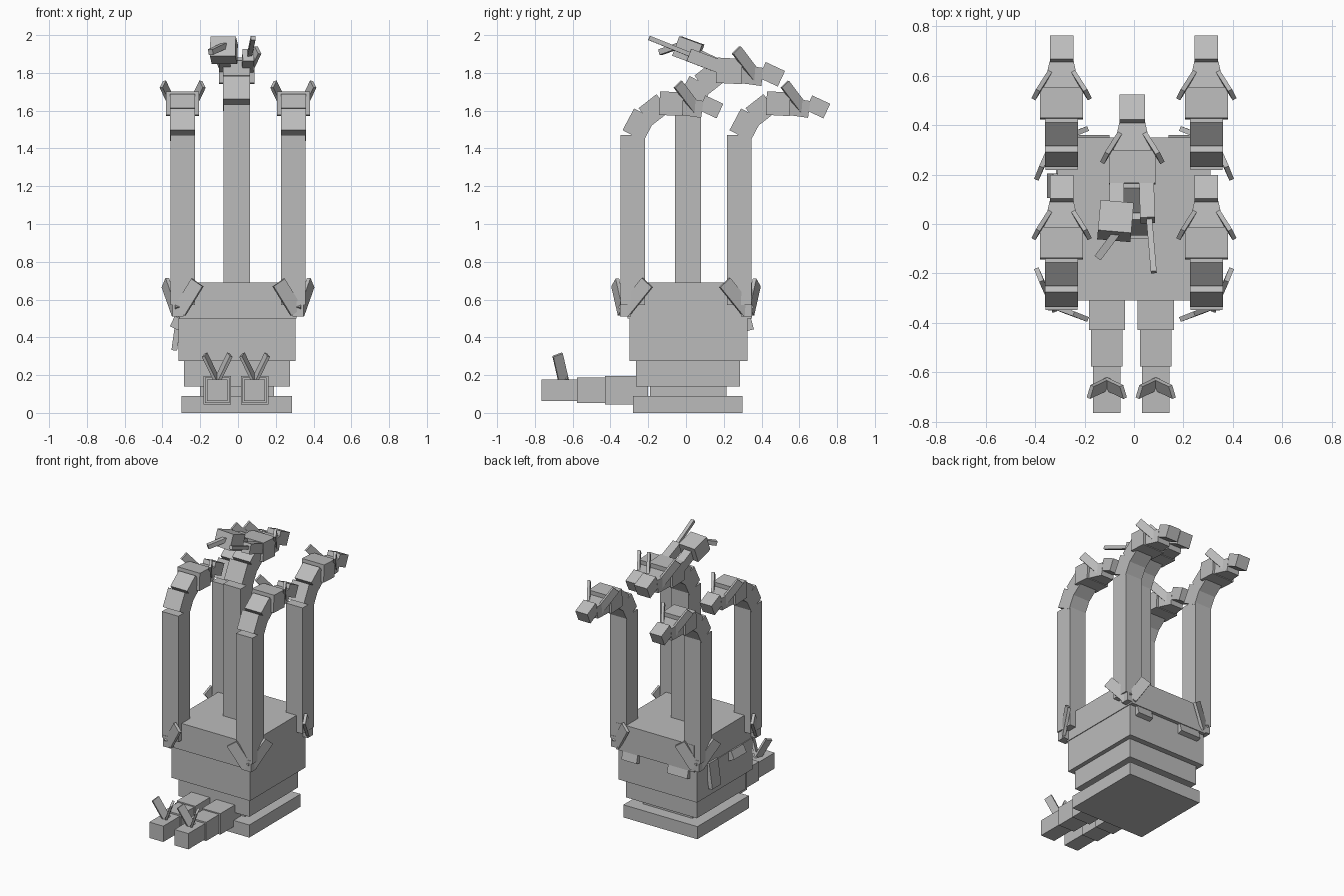
import bpy, bmesh
from math import radians
from mathutils import Matrix, Vector

cube = bpy.data.objects.get("Cube")
if cube:
    bpy.data.objects.remove(cube, do_unlink=True)

grey = bpy.data.materials.new("plain_grey")
grey.use_nodes = True
COLOUR = (0.5, 0.5, 0.5, 1)
grey.diffuse_color = COLOUR
grey.node_tree.nodes["Principled BSDF"].inputs["Base Color"].default_value = COLOUR


def block(name, centre, size, rot=None, taper=1.0):
    """Box, optionally turned; taper narrows its +y end across x."""
    bm = bmesh.new()
    bmesh.ops.create_cube(bm, size=1)
    for v in bm.verts:
        if v.co.y > 0:
            v.co.x *= taper
        v.co = Vector(a * b for a, b in zip(v.co, size))
    matrix = Matrix.Translation(centre) @ (rot or Matrix()).to_4x4()
    bmesh.ops.transform(bm, matrix=matrix, verts=bm.verts)
    mesh = bpy.data.meshes.new(name)
    bm.to_mesh(mesh)
    bm.free()
    mesh.materials.append(grey)
    obj = bpy.data.objects.new(name, mesh)
    bpy.context.collection.objects.link(obj)
    return obj


def span(name, lo, hi):
    """Upright box between two corners."""
    lo, hi = Vector(lo), Vector(hi)
    return block(name, (lo + hi) / 2, hi - lo)


def beam(name, start, end, width, thick, normal):
    """Bar from start to end, thin along the given normal."""
    start, end = Vector(start), Vector(end)
    along = (end - start).normalized()
    side = along.cross(Vector(normal)).normalized()
    flat = side.cross(along)
    rot = Matrix((side, flat, along)).transposed()
    return block(name, (start + end) / 2, (width, thick, (end - start).length), rot)


def pitch(angle):
    return Matrix.Rotation(radians(angle), 3, 'X')


def neck(tag, x, y, bottom, top, s):
    """Tall column that bends backward into a horned head."""
    w = 0.13 * s
    step = (top - bottom) / 3
    for i in range(3):
        block(f"{tag}_column_{i + 1}", (x, y, bottom + step * (i + 0.5)), (w, w, step))

    def at(dx, dy, dz):
        return Vector((x, y, top)) + Vector((dx, dy, dz)) * s

    block(f"{tag}_lower_bend", at(0, 0.033, 0.055), Vector((0.133, 0.125, 0.13)) * s, pitch(-28))
    block(f"{tag}_upper_bend", at(0, 0.115, 0.135), Vector((0.133, 0.115, 0.12)) * s, pitch(-52))
    block(f"{tag}_crown", at(0, 0.205, 0.167), Vector((0.175, 0.125, 0.125)) * s, pitch(-3))
    block(f"{tag}_cheeks", at(0, 0.31, 0.145), Vector((0.15, 0.12, 0.09)) * s, pitch(-8), 0.65)
    block(f"{tag}_snout", at(0, 0.415, 0.15), Vector((0.095, 0.105, 0.085)) * s, pitch(-25))
    for label, m in (("left", 1), ("right", -1)):
        beam(f"{tag}_{label}_horn", at(0.035 * m, 0.35, 0.125), at(0.105 * m, 0.24, 0.27),
             0.055 * s, 0.018 * s, (1, 0.5 * m, 0))


# Stepped pedestal
span("base_slab", (-0.3, -0.28, 0), (0.285, 0.3, 0.09))
span("base_recess", (-0.2, -0.19, 0.09), (0.19, 0.215, 0.14))
span("lower_tier", (-0.285, -0.265, 0.14), (0.275, 0.285, 0.275))
span("middle_tier", (-0.315, -0.3, 0.275), (0.305, 0.325, 0.5))
span("top_tier", (-0.31, -0.31, 0.5), (0.31, 0.35, 0.69))

# Corner necks with leaf plates at their feet
for side, mx in (("left", 1), ("right", -1)):
    for end, my in (("front", -1), ("back", 1)):
        tag = f"{end}_{side}"
        neck(tag, 0.293 * mx, 0.283 * my, 0.57, 1.47, 1.0)
        beam(f"{tag}_side_leaf", (0.33 * mx, 0.33 * my, 0.535), (0.385 * mx, 0.205 * my, 0.69),
             0.075, 0.02, (mx, 0.4 * my, 0))
        beam(f"{tag}_end_leaf", (0.31 * mx, 0.34 * my, 0.535), (0.215 * mx, 0.375 * my, 0.69),
             0.075, 0.02, (0.4 * mx, my, 0))
        block(f"{tag}_stem", (0.318 * mx, 0.32 * my, 0.55), (0.06, 0.06, 0.08))

# Central neck
neck("centre", -0.007, 0.01, 0.69, 1.632, 1.07)

# Forward arms on the central head
beam("left_arm", (0.05, 0.2, 1.825), (0.055, 0.015, 1.895), 0.06, 0.07, (0, 0, 1))
beam("left_arm_rod", (0.06, 0.04, 1.89), (0.08, -0.195, 1.985), 0.024, 0.024, (0, 0, 1))
beam("right_arm", (-0.07, 0.2, 1.825), (-0.07, 0.04, 1.9), 0.06, 0.07, (0, 0, 1))
block("right_arm_block", (-0.075, 0.012, 1.92), (0.135, 0.13, 0.11),
      Matrix.Rotation(radians(-5), 3, 'Z') @ pitch(-20))
beam("right_arm_rod", (-0.07, -0.035, 1.945), (-0.145, -0.135, 1.91), 0.03, 0.03, (0, 0, 1))

# Loose flaps under the top tier
block("right_flap", (-0.325, 0.155, 0.42), (0.03, 0.1, 0.18), Matrix.Rotation(radians(8), 3, 'Y'))
block("right_front_flap", (-0.325, -0.1, 0.475), (0.05, 0.14, 0.06), Matrix.Rotation(radians(25), 3, 'Y'))
block("back_flap", (-0.18, 0.325, 0.475), (0.16, 0.05, 0.08), pitch(15))
block("back_left_flap", (0.2, 0.325, 0.475), (0.12, 0.05, 0.08), pitch(15))

# Two legs stretched forward, with antennae on the feet
for side, x in (("left", 0.088), ("right", -0.11)):
    span(f"{side}_thigh", (x - 0.073, -0.43, 0.045), (x + 0.073, -0.2, 0.195))
    span(f"{side}_shin", (x - 0.064, -0.577, 0.053), (x + 0.064, -0.43, 0.187))
    span(f"{side}_foot", (x - 0.055, -0.765, 0.063), (x + 0.055, -0.577, 0.176))
    for label, m in (("outer", 1), ("inner", -1)):
        beam(f"{side}_foot_{label}_antenna", (x, -0.648, 0.17), (x + 0.067 * m, -0.68, 0.308),
             0.055, 0.016, (1, 0.3 * m, 0))
